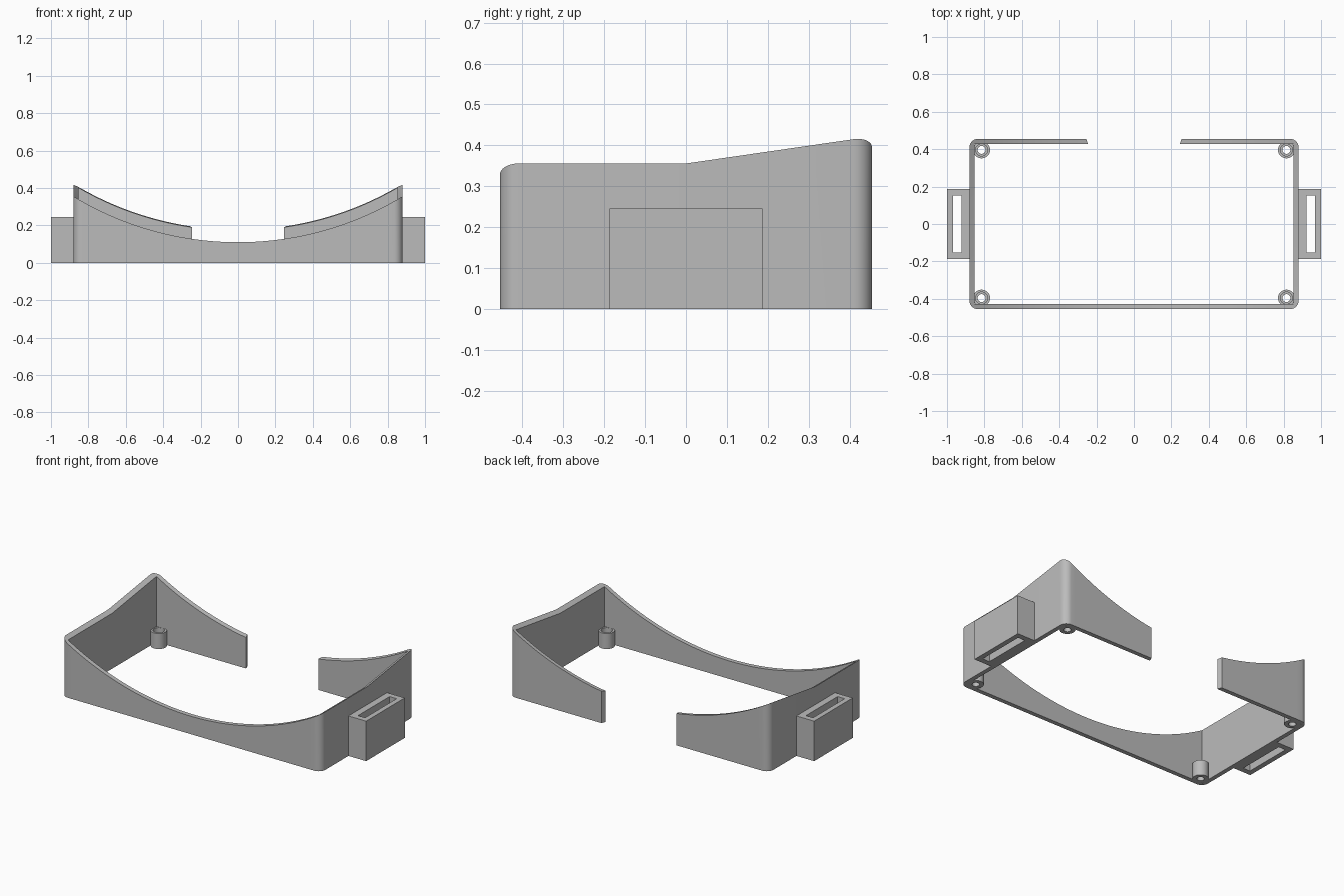
import bpy, bmesh, math

cube = bpy.data.objects.get("Cube")
if cube:
    bpy.data.objects.remove(cube)

grey = bpy.data.materials.new("plain grey")
grey.use_nodes = True
grey.diffuse_color = (0.5, 0.5, 0.5, 1)
grey.node_tree.nodes["Principled BSDF"].inputs["Base Color"].default_value = (0.5, 0.5, 0.5, 1)

HX, HY = 0.88, 0.455      # outer half sizes of the frame
T, R = 0.027, 0.045       # wall thickness, outer corner radius
GAP = 0.245               # half width of the opening in the back wall
ARC = 1.70                # radius of the scooped top edge


def finish(name, bm, mirror_y=False):
    """Turn a right-hand part into a mirrored, sharp-edged object."""
    bmesh.ops.remove_doubles(bm, verts=bm.verts, dist=0.0001)
    bmesh.ops.recalc_face_normals(bm, faces=bm.faces)
    mesh = bpy.data.meshes.new(name)
    bm.to_mesh(mesh)
    bm.free()
    mesh.materials.append(grey)
    obj = bpy.data.objects.new(name, mesh)
    bpy.context.collection.objects.link(obj)
    bpy.ops.object.select_all(action='DESELECT')
    obj.select_set(True)
    bpy.context.view_layer.objects.active = obj
    bpy.ops.object.shade_smooth_by_angle(angle=math.radians(25))
    mod = obj.modifiers.new("mirror", 'MIRROR')
    mod.use_axis = (True, mirror_y, False)
    return obj


def top(x, y):
    """Height of the scooped rim, rising towards the back."""
    return 0.11 + ARC - math.sqrt(ARC * ARC - x * x) + 0.145 * max(y, 0)


def corner(sign):
    """Rounded outside and square inside of one frame corner."""
    pairs = []
    for i in range(9):
        a = math.radians(90 * i / 8 - (90 if sign < 0 else 0))
        outer = (HX - R + R * math.cos(a), sign * (HY - R) + R * math.sin(a))
        pairs.append((outer, (HX - T, sign * (HY - T))))
    return pairs


# Frame wall: matching outer and inner plan points, front middle to back opening
plan = []
for i in range(24):
    x = (HX - R) * i / 24
    plan.append(((x, -HY), (x, -HY + T)))
plan += corner(-1)
plan.append(((HX, 0), (HX - T, 0)))
plan += corner(1)
for i in range(1, 19):
    t = i / 18
    xo = (HX - R) + (GAP + 0.01 - HX + R) * t
    xi = (HX - T) + (GAP - HX + T) * t
    plan.append(((xo, HY), (xi, HY - T)))

bm = bmesh.new()
rings = []
for o, i in plan:
    rings.append([bm.verts.new(p) for p in (
        (*o, 0), (*o, top(*o)), (*i, top(*i)), (*i, 0))])
for a, b in zip(rings, rings[1:]):
    for k in range(4):
        n = (k + 1) % 4
        bm.faces.new((a[k], b[k], b[n], a[n]))
bm.faces.new(rings[-1])
bmesh.ops.dissolve_degenerate(bm, dist=0.0001, edges=bm.edges)
finish("frame_wall", bm)

# Strap lugs: blocks with a vertical slot right through
bm = bmesh.new()


def rect(x0, x1, y, z):
    return [bm.verts.new(p) for p in ((x0, -y, z), (x1, -y, z), (x1, y, z), (x0, y, z))]


loops = [rect(HX - 0.01, 1, 0.187, 0), rect(HX - 0.01, 1, 0.187, 0.245),
         rect(0.921, 0.969, 0.153, 0.245), rect(0.921, 0.969, 0.153, 0)]
for j in range(4):
    a, b = loops[j], loops[(j + 1) % 4]
    for k in range(4):
        n = (k + 1) % 4
        bm.faces.new((a[k], a[n], b[n], b[k]))
finish("strap_lugs", bm)

# Screw bosses: turned profile with a through hole and counterbore
profile = [(0.021, 0), (0.045, 0), (0.045, 0.095), (0.032, 0.095), (0.032, 0.06), (0.021, 0.06)]
SEG = 32
bm = bmesh.new()
rings = []
for s in range(SEG):
    a = math.tau * s / SEG
    rings.append([bm.verts.new((0.815 + r * math.cos(a), 0.396 + r * math.sin(a), z))
                  for r, z in profile])
for s in range(SEG):
    a, b = rings[s], rings[(s + 1) % SEG]
    for k in range(len(profile)):
        n = (k + 1) % len(profile)
        bm.faces.new((a[k], b[k], b[n], a[n]))
finish("screw_bosses", bm, mirror_y=True)
